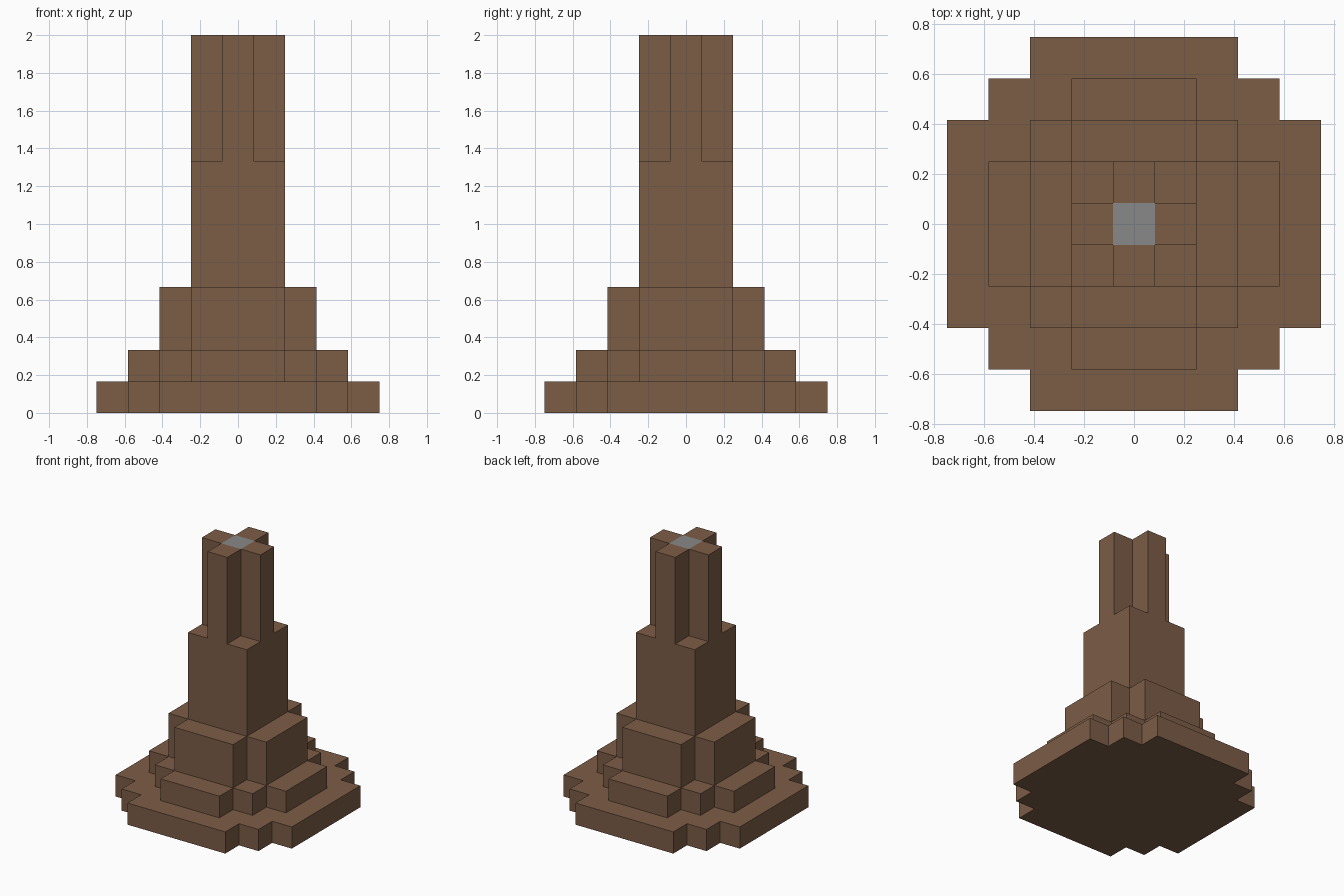
import bpy
import bmesh
from mathutils import Vector

if "Cube" in bpy.data.objects:
    bpy.data.objects.remove(bpy.data.objects["Cube"], do_unlink=True)

U = 1 / 6  # block size that every step follows


def make_material(name, color):
    mat = bpy.data.materials.new(name)
    mat.use_nodes = True
    mat.diffuse_color = color
    mat.node_tree.nodes["Principled BSDF"].inputs["Base Color"].default_value = color
    return mat


brown = make_material("brown", (0.202, 0.109, 0.062, 1))
grey = make_material("grey", (0.246, 0.246, 0.246, 1))


def stepped_outline(corners):
    """Turn one quadrant of outer corners into a full four-way outline."""
    quadrant = []
    for i, (x, y) in enumerate(corners):
        quadrant.append((x, y))
        if i + 1 < len(corners):
            quadrant.append((corners[i + 1][0], y))
    outline = []
    for _ in range(4):
        outline += quadrant
        quadrant = [(-y, x) for x, y in quadrant]
    return outline


def add_tier(name, corners, bottom, top, grey_centre=False):
    bm = bmesh.new()
    base = bm.faces.new([bm.verts.new((x * U, y * U, bottom * U))
                         for x, y in stepped_outline(corners)])
    ext = bmesh.ops.extrude_face_region(bm, geom=[base], use_keep_orig=True)
    raised = [v for v in ext["geom"] if isinstance(v, bmesh.types.BMVert)]
    bmesh.ops.translate(bm, verts=raised, vec=(0, 0, (top - bottom) * U))
    bmesh.ops.recalc_face_normals(bm, faces=bm.faces[:])

    # Cut the centre square out of the top face and colour it
    if grey_centre:
        for axis in (Vector((1, 0, 0)), Vector((0, 1, 0))):
            for side in (-1, 1):
                caps = [f for f in bm.faces if f.normal.z > 0.9]
                geom = caps + list({e for f in caps for e in f.edges})
                geom += list({v for f in caps for v in f.verts})
                bmesh.ops.bisect_plane(bm, geom=geom, dist=1e-4,
                                       plane_co=axis * side * U / 2, plane_no=axis)
        for f in bm.faces:
            centre = f.calc_center_median()
            if f.normal.z > 0.9 and centre.xy.length < U / 4:
                f.material_index = 1

    mesh = bpy.data.meshes.new(name)
    bm.to_mesh(mesh)
    bm.free()
    mesh.materials.append(brown)
    mesh.materials.append(grey)
    obj = bpy.data.objects.new(name, mesh)
    bpy.context.collection.objects.link(obj)
    return obj


# Stepped foot, from the ground up
add_tier("base_tier", [(4.5, 2.5), (3.5, 3.5), (2.5, 4.5)], 0, 1)
add_tier("middle_tier", [(3.5, 1.5), (2.5, 2.5), (1.5, 3.5)], 1, 2)
add_tier("upper_tier", [(2.5, 1.5), (1.5, 2.5)], 2, 4)

# Square shaft and cross-shaped spire
add_tier("shaft", [(1.5, 1.5)], 4, 8)
add_tier("spire", [(1.5, 0.5), (0.5, 1.5)], 8, 12, grey_centre=True)
